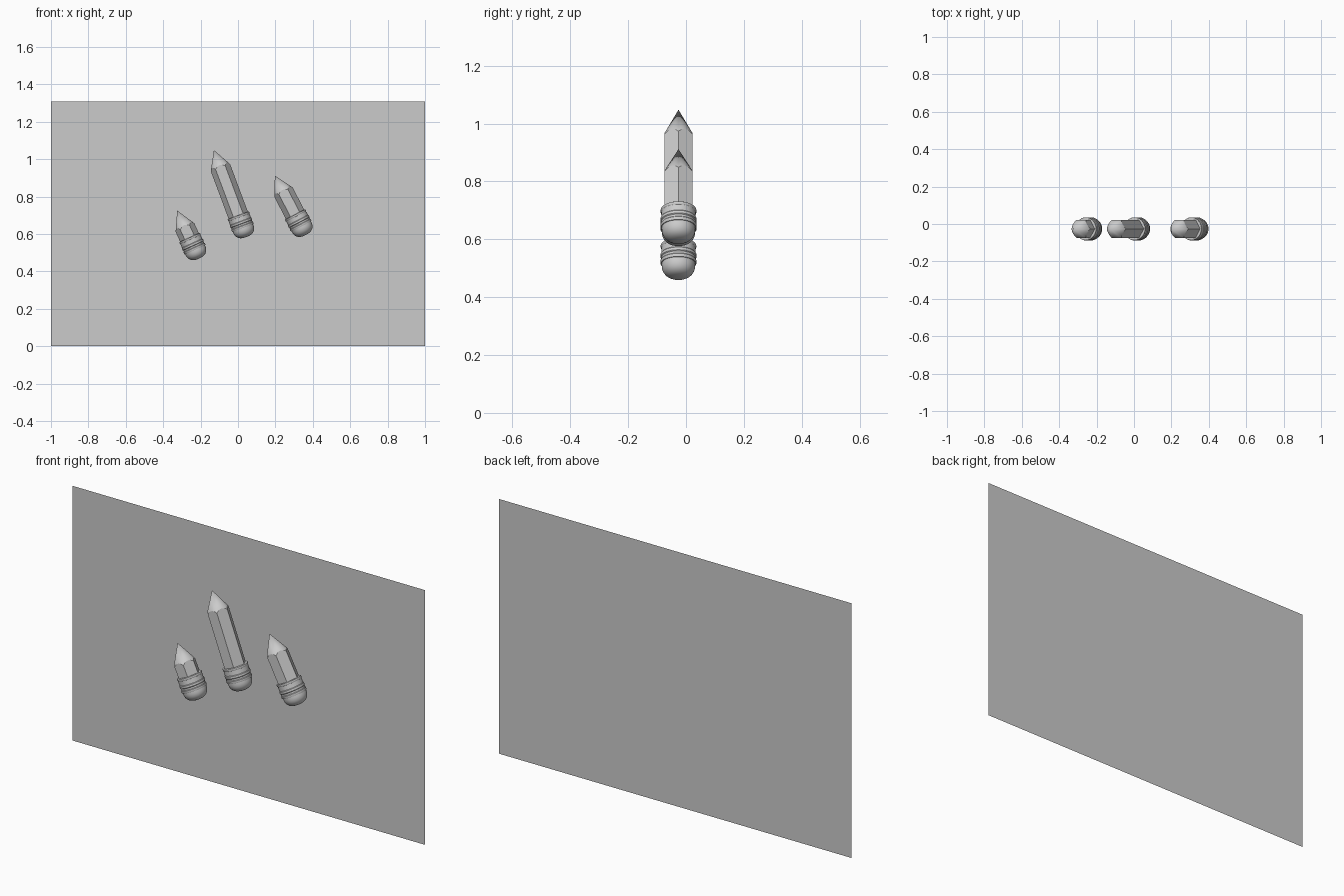
import bpy, bmesh
from math import sin, cos, pi, radians

if "Cube" in bpy.data.objects:
    bpy.data.objects.remove(bpy.data.objects["Cube"])

Y = -0.026      # depth of the pencil axes
R = 0.055       # hexagon corner radius
TIP = 0.10      # distance from point to hexagon corners
SEG = 48


def finish(name, bm, loc=(0, 0, 0), tilt=0, sharp=None):
    bmesh.ops.recalc_face_normals(bm, faces=bm.faces)
    me = bpy.data.meshes.new(name)
    bm.to_mesh(me)
    bm.free()
    ob = bpy.data.objects.new(name, me)
    bpy.context.collection.objects.link(ob)
    ob.location = loc
    ob.rotation_euler = (0, -radians(tilt), 0)
    if sharp:
        bpy.ops.object.select_all(action='DESELECT')
        ob.select_set(True)
        bpy.context.view_layer.objects.active = ob
        bpy.ops.object.shade_smooth_by_angle(angle=radians(sharp))
    return ob


def bridge(bm, a, b):
    n = len(a)
    for i in range(n):
        bm.faces.new((a[i], a[(i + 1) % n], b[(i + 1) % n], b[i]))


def hex_shaft(end):
    """Hexagonal shaft sharpened by a cone, giving scalloped shoulders."""
    bm = bmesh.new()
    apex = bm.verts.new((0, 0, 0))
    top, low = [], []
    for i in range(SEG):
        a = 2 * pi * i / SEG
        r = R * cos(pi / 6) / cos(a % (pi / 3) - pi / 6)
        x, y = r * cos(a), r * sin(a)
        top.append(bm.verts.new((x, y, -TIP * r / R)))
        low.append(bm.verts.new((x, y, -end)))
    for i in range(SEG):
        bm.faces.new((apex, top[i], top[(i + 1) % SEG]))
    bridge(bm, top, low)
    bm.faces.new(low)
    return bm


def lathe(profile):
    """Revolve (radius, distance from tip) points and close both ends."""
    bm = bmesh.new()
    rings = [[bm.verts.new((r * cos(2 * pi * i / SEG), r * sin(2 * pi * i / SEG), -s))
              for i in range(SEG)] for r, s in profile]
    for a, b in zip(rings, rings[1:]):
        bridge(bm, a, b)
    bm.faces.new(rings[0])
    bm.faces.new(rings[-1])
    return bm


def pencil(label, x, z, tilt, end):
    loc = (x, Y, z)
    finish(label + "_pencil_shaft", hex_shaft(end - 0.03), loc, tilt, 20)
    # metal band with raised rims
    t = end - 0.072
    band = [(0.058, t), (0.061, t + 0.002), (0.062, t + 0.006), (0.061, t + 0.010),
            (0.0595, t + 0.012), (0.0595, t + 0.034), (0.062, t + 0.037),
            (0.062, t + 0.047), (0.0595, t + 0.050), (0.0595, t + 0.058),
            (0.062, t + 0.061), (0.062, t + 0.070), (0.061, t + 0.072)]
    finish(label + "_pencil_band", lathe(band), loc, tilt, 30)
    # rounded eraser
    eraser = [(0.058, end - 0.01)]
    for i in range(12):
        a = pi / 2 * i / 12
        eraser.append((0.058 * cos(a) ** 0.75, end + 0.004 + 0.048 * sin(a) ** 0.9))
    eraser.append((0.004, end + 0.052))
    finish(label + "_pencil_eraser", lathe(eraser), loc, tilt, 40)


# backing sheet
bm = bmesh.new()
bm.faces.new([bm.verts.new(p) for p in
              ((-1, 0.088, 0), (1, 0.088, 0), (1, 0.088, 1.307), (-1, 0.088, 1.307))])
finish("backing_sheet", bm)

# three pencils: tip x, tip z, tilt, end of band
pencil("short", -0.325, 0.725, 24.5, 0.230)
pencil("long", -0.129, 1.048, 20.5, 0.444)
pencil("medium", 0.197, 0.912, 27.5, 0.306)
